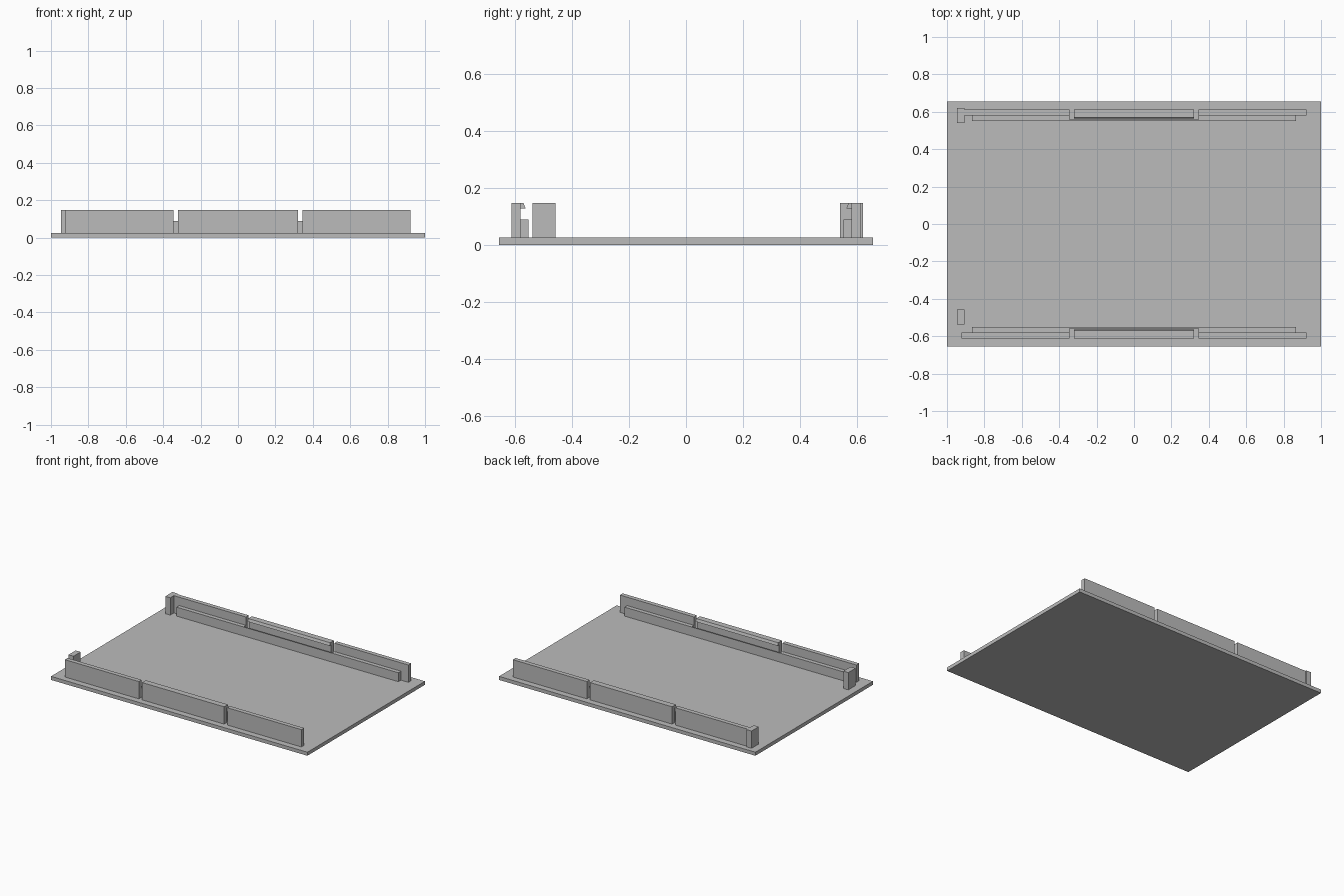
import bpy
import bmesh

cube = bpy.data.objects.get("Cube")
if cube:
    bpy.data.objects.remove(cube, do_unlink=True)

grey = bpy.data.materials.new("plain grey")
grey.use_nodes = True
color = (0.5, 0.5, 0.5, 1)
grey.diffuse_color = color
grey.node_tree.nodes["Principled BSDF"].inputs["Base Color"].default_value = color

BASE_TOP, LEDGE_TOP, WALL_TOP = 0.025, 0.088, 0.147
OUTER, INNER, LEDGE = 0.612, 0.581, 0.552
GAP, CLIP = 0.345, 0.32


def extrude(name, points, low, high, axis):
    """Extrude a flat outline along x (outline in y, z) or z (outline in x, y)."""
    bm = bmesh.new()
    place = (lambda p: (low, *p)) if axis == "x" else (lambda p: (*p, low))
    face = bm.faces.new([bm.verts.new(place(p)) for p in points])
    moved = bmesh.ops.extrude_face_region(bm, geom=[face])["geom"]
    step = (high - low, 0, 0) if axis == "x" else (0, 0, high - low)
    bmesh.ops.translate(bm, vec=step, verts=[v for v in moved if isinstance(v, bmesh.types.BMVert)])
    bmesh.ops.recalc_face_normals(bm, faces=bm.faces)
    mesh = bpy.data.meshes.new(name)
    bm.to_mesh(mesh)
    bm.free()
    mesh.materials.append(grey)
    obj = bpy.data.objects.new(name, mesh)
    bpy.context.collection.objects.link(obj)


def box(name, x0, x1, y0, y1, z0, z1):
    extrude(name, [(x0, y0), (x1, y0), (x1, y1), (x0, y1)], z0, z1, "z")


box("base_plate", -1, 1, -0.655, 0.655, 0, BASE_TOP)

for side, s in (("front", -1), ("back", 1)):
    # Fixed rail pieces either side of the clip
    for end, e in (("right", -1), ("left", 1)):
        box(f"{side}_{end}_rail", e * GAP, e * 0.923, s * INNER, s * OUTER, BASE_TOP, WALL_TOP)

    # Support ledge, hollowed behind the clip to leave room to flex
    thin = LEDGE + 0.006
    outline = [(-0.865, LEDGE), (0.865, LEDGE), (0.865, INNER), (GAP, INNER),
               (GAP, thin), (-GAP, thin), (-GAP, INNER), (-0.865, INNER)]
    extrude(f"{side}_ledge", [(x, s * y) for x, y in outline], BASE_TOP, LEDGE_TOP, "z")

    # Snap clip with a sloped hook facing inwards
    profile = [(OUTER, BASE_TOP), (OUTER, WALL_TOP), (0.57, WALL_TOP),
               (0.563, 0.128), (INNER, 0.128), (INNER, BASE_TOP)]
    extrude(f"{side}_clip", [(s * y, z) for y, z in profile], -CLIP, CLIP, "x")

# End stops at the right edge
for name, y0, y1 in (("front_stop", -0.538, -0.458), ("back_stop", 0.541, 0.621)):
    box(name, -0.946, -0.907, y0, y1, BASE_TOP, WALL_TOP)
